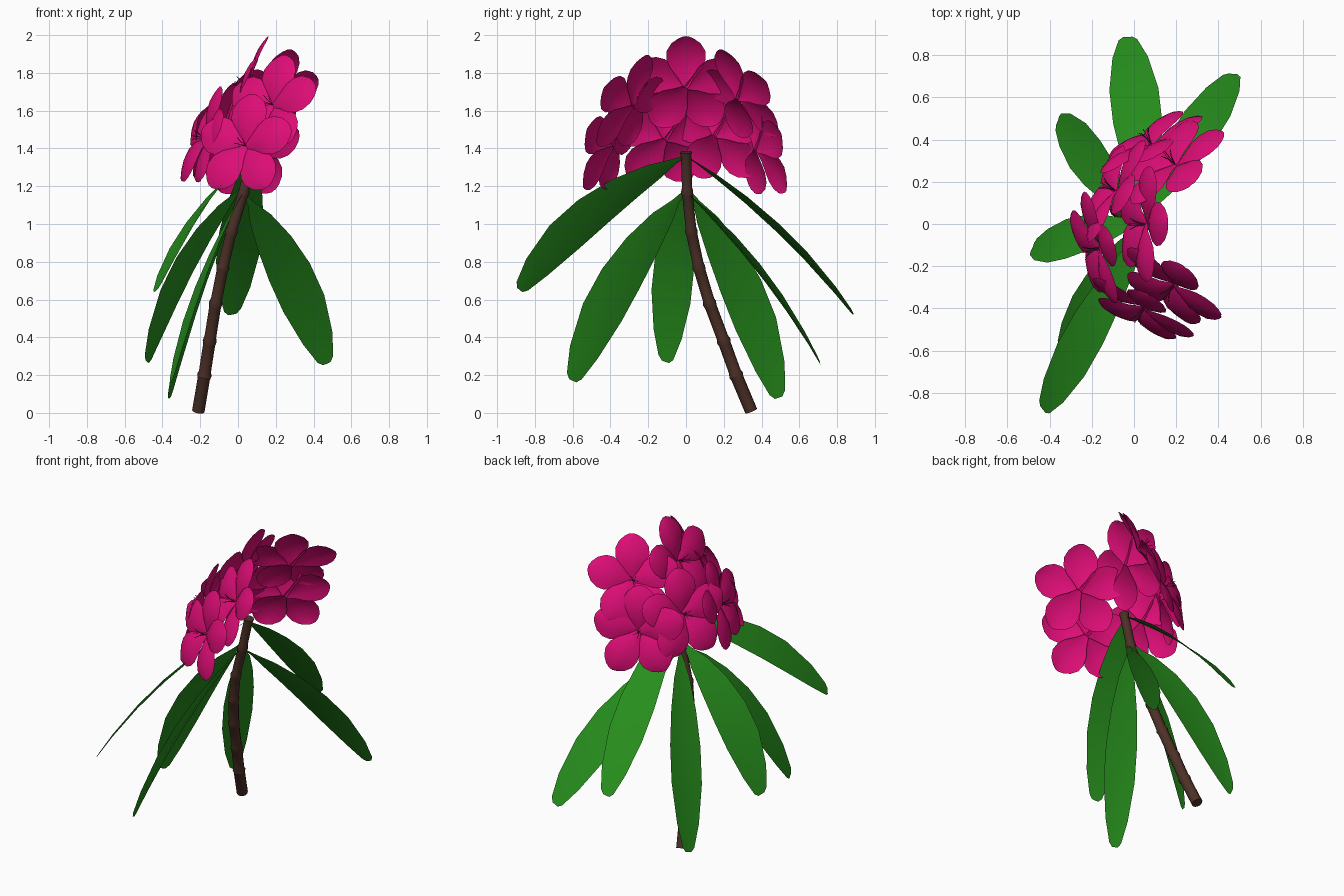
import bpy, bmesh, math
from mathutils import Vector as V

if "Cube" in bpy.data.objects:
    bpy.data.objects.remove(bpy.data.objects["Cube"])


def material(name, rgb):
    m = bpy.data.materials.new(name)
    m.diffuse_color = (*rgb, 1)
    m.use_nodes = True
    m.node_tree.nodes["Principled BSDF"].inputs["Base Color"].default_value = m.diffuse_color
    return m


PINK = material("pink", (0.72, 0.004, 0.18))
GREEN = material("green", (0.02, 0.27, 0.012))
BARK = material("bark", (0.075, 0.03, 0.02))
DARK = material("filament", (0.12, 0.02, 0.05))


def finish(name, bm, mat, smooth=False):
    me = bpy.data.meshes.new(name)
    bm.to_mesh(me)
    bm.free()
    ob = bpy.data.objects.new(name, me)
    bpy.context.collection.objects.link(ob)
    me.materials.append(mat)
    for p in me.polygons:
        p.use_smooth = smooth
    return ob


def skin(bm, rows, closed=False):
    """Quads between successive rows of points."""
    vs = [[bm.verts.new(p) for p in r] for r in rows]
    n = len(vs[0])
    for a, b in zip(vs, vs[1:]):
        for i in range(n if closed else n - 1):
            j = (i + 1) % n
            bm.faces.new((a[i], a[j], b[j], b[i]))
    if closed:
        bm.faces.new(vs[0][::-1])
        bm.faces.new(vs[-1])


def tube(bm, pts, radii, sides):
    rows = []
    for i, p in enumerate(pts):
        d = (pts[min(i + 1, len(pts) - 1)] - pts[max(i - 1, 0)]).normalized()
        u = d.cross(V((0.3, 1, 0.1))).normalized()
        w = d.cross(u)
        rows.append([p + radii[i] * (u * math.cos(a) + w * math.sin(a))
                     for a in (2 * math.pi * k / sides for k in range(sides))])
    skin(bm, rows, True)


# Woody stem with slightly swollen nodes
path = [V(p) for p in ((-0.21, 0.345, 0.01), (-0.178, 0.265, 0.2), (-0.15, 0.2, 0.38),
                       (-0.118, 0.125, 0.58), (-0.08, 0.068, 0.77), (-0.035, 0.028, 0.96),
                       (0.03, 0.006, 1.17), (0.08, 0, 1.38))]
pts, rad = [path[0]], [0.034]
for i, (a, b) in enumerate(zip(path, path[1:])):
    r = 0.034 - 0.001 * i
    for t, k in ((0.1, 1), (0.9, 1), (1, 1.15)):
        pts.append(a.lerp(b, t))
        rad.append(r * k)
bm = bmesh.new()
tube(bm, pts, rad, 12)
stem = finish("stem", bm, BARK, True)
bpy.context.view_layer.objects.active = stem
stem.select_set(True)
bpy.ops.object.shade_smooth_by_angle()

# Leaves: base, tip, direction across the blade, upward arch
leaves = [
    ((0.07, 0.00, 1.36), (-0.03, 0.885, 0.52), (1, 0.06, 0.18), 0.10),
    ((0.04, 0.02, 1.15), (0.47, 0.71, 0.26), (0.91, -0.10, 0.38), 0.10),
    ((0.03, 0.02, 1.17), (-0.36, 0.49, 0.08), (0.32, 0.91, 0.30), 0.12),
    ((0.03, 0.00, 1.20), (-0.48, -0.11, 0.27), (0.38, 0.88, -0.32), 0.14),
    ((0.07, 0.00, 1.36), (-0.43, -0.88, 0.65), (0.52, -0.64, 0.50), 0.16),
    ((0.03, -0.01, 1.17), (-0.35, -0.60, 0.17), (0.30, -0.84, 0.39), 0.12),
]
outline = ((0, 0.008), (0.06, 0.02), (0.16, 0.06), (0.32, 0.096), (0.5, 0.118),
           (0.68, 0.118), (0.87, 0.085), (0.98, 0.045), (1, 0.022))
for n, (base, tip, across, arch) in enumerate(leaves):
    base, tip, across = V(base), V(tip), V(across).normalized()
    ctrl = (base + tip) / 2 + (V((tip.x, tip.y, 0)).normalized() * 0.7 + V((0, 0, 0.7))) * arch
    normal = (tip - base).cross(across).normalized()
    normal *= 1 if normal.z > 0 else -1
    rows = []
    for t, w in outline:
        c = base * (1 - t) ** 2 + ctrl * 2 * t * (1 - t) + tip * t * t
        rows.append([c + across * w * s + normal * abs(s) * w * 0.08 for s in (-1, 0, 1)])
    bm = bmesh.new()
    skin(bm, rows)
    finish(f"leaf_{n + 1}", bm, GREEN, True)

# Flowers: centre and outward facing direction
flowers = [
    ((0.03, 0.00, 1.74), (-0.91, 0, 0.41)),
    ((0.18, 0.30, 1.68), (-0.55, 0.69, 0.47)),
    ((0.17, -0.31, 1.64), (-0.53, -0.75, 0.40)),
    ((0.07, 0.40, 1.40), (-0.48, 0.84, 0.25)),
    ((0.03, -0.42, 1.42), (-0.45, -0.84, 0.28)),
    ((-0.19, -0.12, 1.46), (-0.91, -0.28, 0.30)),
    ((-0.11, 0.17, 1.48), (-0.84, 0.44, 0.30)),
]
# Petal profile: distance out, half width, height along the facing axis
petal = ((0.0, 0.014, -0.035), (0.05, 0.044, -0.013), (0.10, 0.083, 0.004), (0.15, 0.104, 0.011),
         (0.20, 0.102, 0.011), (0.245, 0.077, 0.003), (0.272, 0.043, -0.005), (0.285, 0.014, -0.01))
for n, (centre, face) in enumerate(flowers):
    c, f = V(centre), V(face).normalized()
    up = (V((0, 0, 1)) - f * f.z).normalized()
    side = up.cross(f)
    bm, fil = bmesh.new(), bmesh.new()
    for k in range(5):
        a = 2 * math.pi * k / 5
        r = up * math.cos(a) + side * math.sin(a)
        s = f.cross(r)
        tilt = 0.012 * (k % 2) - 0.004
        skin(bm, [[c + r * d + s * w * x + f * (h + tilt - 0.02 * x * x * w / 0.1)
                   for x in (-1, -0.5, 0, 0.5, 1)] for d, w, h in petal])
        # Stamens curve out of the throat
        q = (r * math.cos(0.6) + s * math.sin(0.6))
        tube(fil, [c - f * 0.025, c + f * 0.02 + q * 0.012, c + f * 0.05 + q * 0.028],
             [0.0015, 0.0015, 0.002], 4)
    finish(f"flower_{n + 1}", bm, PINK, True)
    finish(f"stamens_{n + 1}", fil, DARK)
